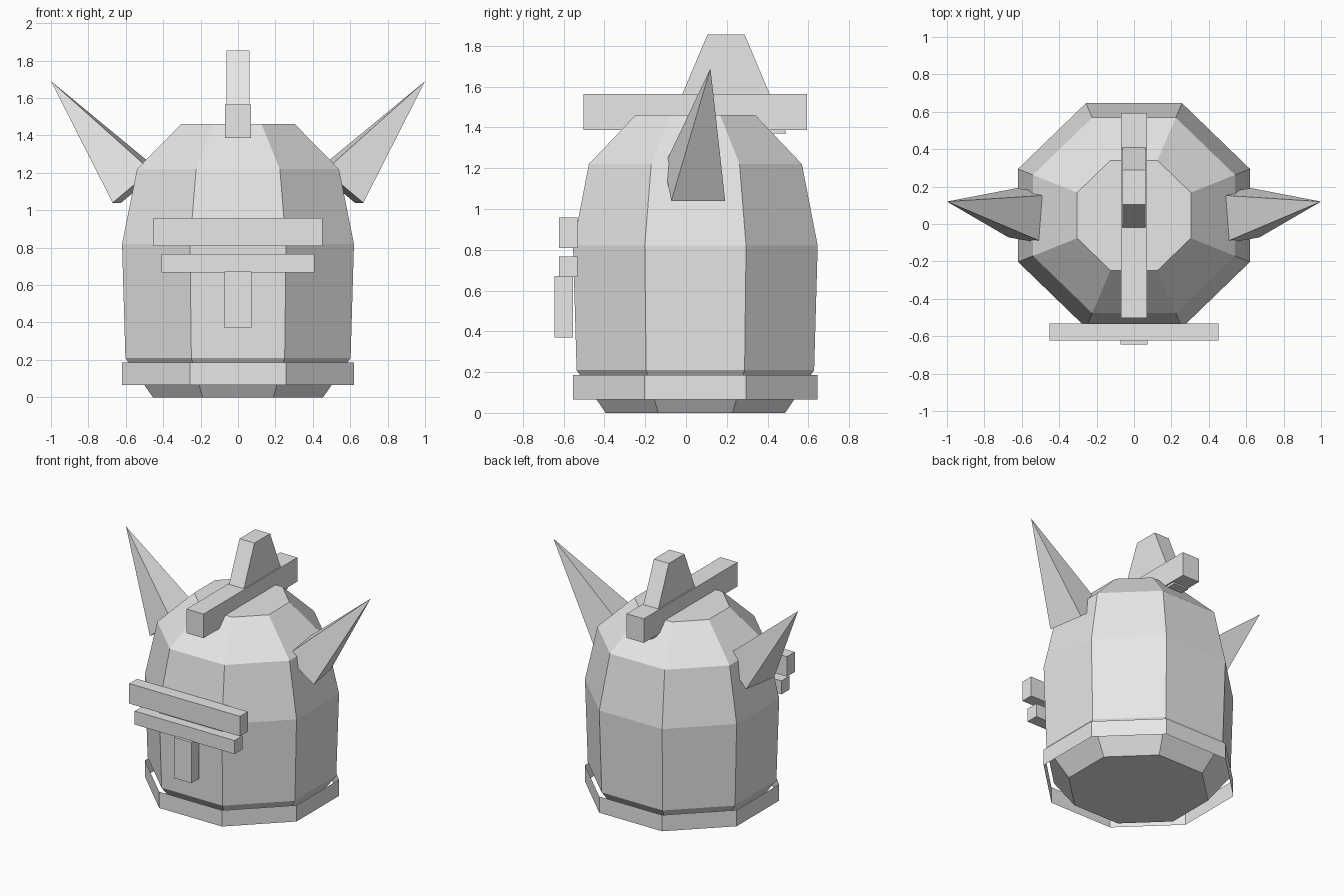
import bpy, bmesh, math
from mathutils import Vector

if "Cube" in bpy.data.objects:
    bpy.data.objects.remove(bpy.data.objects["Cube"])

grey = bpy.data.materials.new("plain_grey")
grey.diffuse_color = (0.8, 0.8, 0.8, 1)
grey.use_nodes = True
grey.node_tree.nodes["Principled BSDF"].inputs["Base Color"].default_value = grey.diffuse_color
CY = 0.046                      # helmet centre in y
RY = 0.6 / 0.62                 # slight flattening front to back


def finish(name, bm, closed=True):
    if closed:
        bmesh.ops.recalc_face_normals(bm, faces=bm.faces)
    mesh = bpy.data.meshes.new(name)
    bm.to_mesh(mesh)
    bm.free()
    mesh.materials.append(grey)
    obj = bpy.data.objects.new(name, mesh)
    bpy.context.collection.objects.link(obj)
    return obj


def octagon_stack(name, profile, caps):
    """Eight-sided rings from (apothem, z) pairs, joined by quads."""
    bm = bmesh.new()
    rings = []
    for r, z in profile:
        c = r / math.cos(math.pi / 8)
        angles = [math.pi / 8 + i * math.pi / 4 for i in range(8)]
        rings.append([bm.verts.new((c * math.cos(a), CY + c * RY * math.sin(a), z))
                      for a in angles])
    for lo, hi in zip(rings, rings[1:]):
        for i in range(8):
            j = (i + 1) % 8
            bm.faces.new((lo[i], lo[j], hi[j], hi[i]))
    if caps:
        bm.faces.new(rings[0][::-1])
        bm.faces.new(rings[-1])
    return finish(name, bm, caps)


def prism(name, half_x, outline):
    """Extrude a (y, z) outline across x."""
    bm = bmesh.new()
    a = [bm.verts.new((-half_x, y, z)) for y, z in outline]
    b = [bm.verts.new((half_x, y, z)) for y, z in outline]
    bm.faces.new(a)
    bm.faces.new(b[::-1])
    for i in range(len(a)):
        j = (i + 1) % len(a)
        bm.faces.new((a[i], b[i], b[j], a[j]))
    return finish(name, bm)


def bar(name, half_x, y0, y1, z0, z1):
    return prism(name, half_x, [(y0, z0), (y1, z0), (y1, z1), (y0, z1)])


def horn(name, side):
    """Square-based spike, its inner corners sunk in the dome."""
    tip = Vector((1.0, 0.12, 1.69))
    front_low = Vector((0.67, -0.072, 1.04))
    back_low = Vector((0.625, 0.192, 1.04))
    inward = Vector((-0.205, -0.035, 0.172))
    pts = [front_low, back_low, back_low + inward, front_low + inward]
    bm = bmesh.new()
    base = [bm.verts.new((side * p.x, p.y, p.z)) for p in pts]
    top = bm.verts.new((side * tip.x, tip.y, tip.z))
    bm.faces.new(base)
    for i in range(4):
        bm.faces.new((base[i], base[(i + 1) % 4], top))
    return finish(name, bm)


# Helmet shell and the open band round its foot
octagon_stack("helmet_shell", [(0.455, 0), (0.602, 0.21), (0.62, 0.82),
                               (0.54, 1.22), (0.304, 1.46)], True)
octagon_stack("lower_band", [(0.62, 0.065), (0.62, 0.185)], False)

# Crest rail and the fin on it
bar("crest_rail", 0.07, -0.502, 0.593, 1.387, 1.565)
prism("crest_fin", 0.061, [(-0.1, 1.37), (0.492, 1.37), (0.288, 1.855), (0.105, 1.855)])

# Face guard
bar("brow_bar", 0.453, -0.623, -0.532, 0.81, 0.958)
bar("visor_bar", 0.408, -0.623, -0.532, 0.667, 0.767)
bar("nose_guard", 0.071, -0.645, -0.555, 0.37, 0.672)

# Side horns
for label, side in (("left_horn", -1), ("right_horn", 1)):
    horn(label, side)
